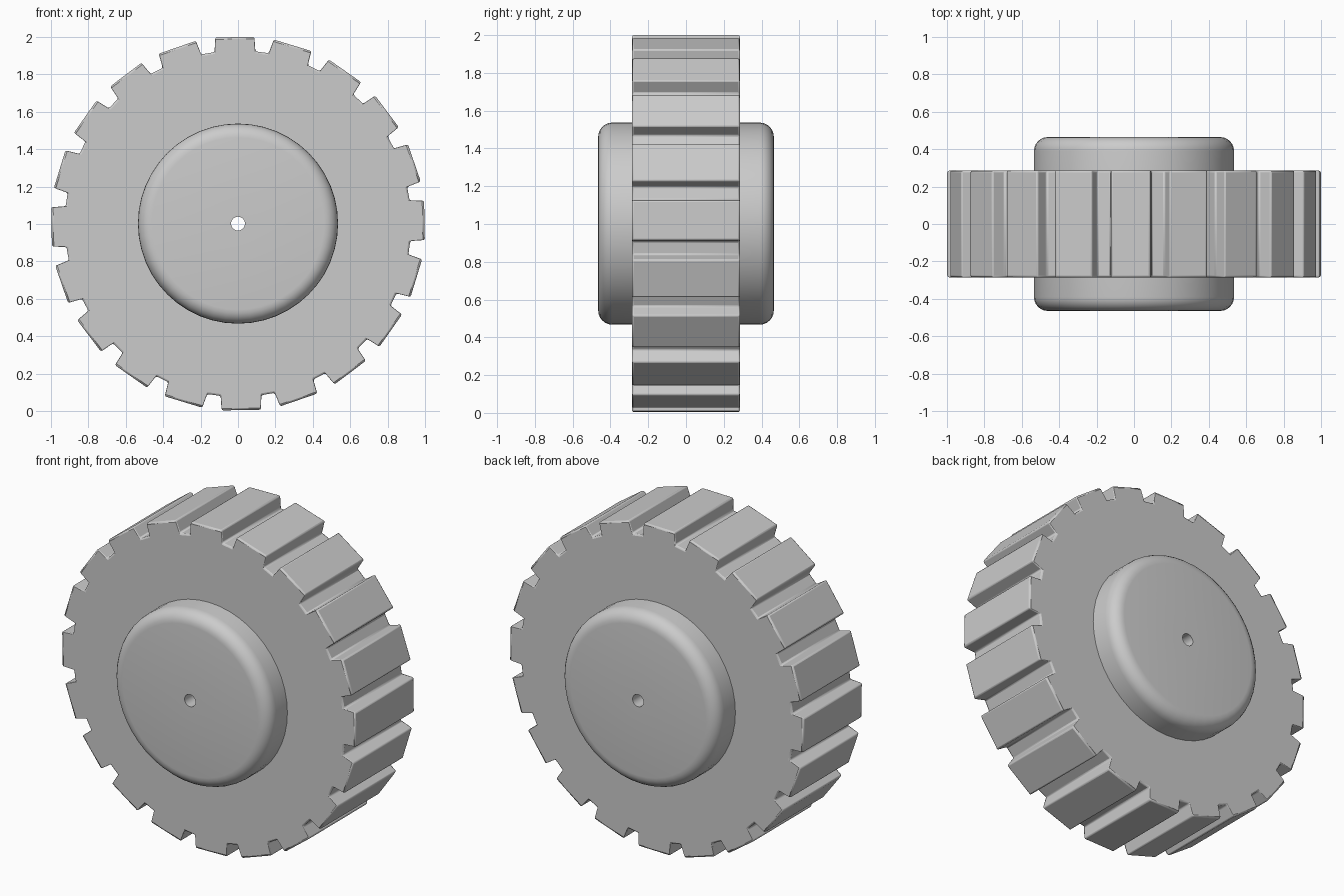
import bpy, bmesh
from math import sin, cos, pi, radians
from mathutils import Matrix, Vector

cube = bpy.data.objects.get("Cube")
if cube:
    bpy.data.objects.remove(cube, do_unlink=True)

CENTRE_Z = 1.002
TEETH = 20

grey = bpy.data.materials.new("plain grey")
grey.use_nodes = True
colour = (0.6, 0.6, 0.6, 1)
grey.diffuse_color = colour
grey.node_tree.nodes["Principled BSDF"].inputs["Base Color"].default_value = colour


def finish(name, bm):
    bmesh.ops.recalc_face_normals(bm, faces=bm.faces)
    mesh = bpy.data.meshes.new(name)
    bm.to_mesh(mesh)
    bm.free()
    mesh.materials.append(grey)
    obj = bpy.data.objects.new(name, mesh)
    bpy.context.collection.objects.link(obj)
    obj.location.z = CENTRE_Z
    bpy.ops.object.select_all(action="DESELECT")
    obj.select_set(True)
    bpy.context.view_layer.objects.active = obj
    bpy.ops.object.shade_smooth_by_angle(angle=radians(35))
    return obj


def skin(bm, loops):
    """Join closed loops of vertices into a closed ring surface."""
    for a, b in zip(loops, loops[1:] + loops[:1]):
        n = len(a)
        for i in range(n):
            j = (i + 1) % n
            bm.faces.new((a[i], a[j], b[j], b[i]))


# Toothed tyre: flat-topped treads separated by tapered grooves
half_width = 0.285
tread_top, groove_floor = 0.997, 0.925
half_pitch = pi / TEETH
outline = []
for k in range(TEETH):
    angle = radians(1) + 2 * half_pitch * k
    turn = Matrix.Rotation(angle, 2)
    groove = Matrix.Rotation(angle + half_pitch, 2)
    outline += [turn @ Vector((tread_top, -0.105)),
                turn @ Vector((tread_top, 0.105)),
                groove @ Vector((groove_floor, -0.036)),
                groove @ Vector((groove_floor, 0.036))]

bm = bmesh.new()
inner = [p.normalized() * 0.5 for p in outline]
loops = [[bm.verts.new((p.x, y, p.y)) for p in pts]
         for pts, y in ((inner, -half_width), (outline, -half_width),
                        (outline, half_width), (inner, half_width))]
skin(bm, loops)
tyre = finish("toothed_tyre", bm)
bevel = tyre.modifiers.new("softened edges", "BEVEL")
bevel.width = 0.009
bevel.segments = 2
bevel.limit_method = "ANGLE"
bevel.angle_limit = radians(25)

# Hub: turned drum with rounded rims and a narrow axle bore
radius, depth, fillet, bore = 0.535, 0.465, 0.075, 0.037
front = [(bore, -depth)]
for i in range(7):
    t = i / 6 * pi / 2
    front.append((radius - fillet + fillet * sin(t), -depth + fillet - fillet * cos(t)))
profile = front + [(r, -y) for r, y in reversed(front)]

bm = bmesh.new()
sides = 48
loops = [[bm.verts.new((r * cos(2 * pi * i / sides), y, r * sin(2 * pi * i / sides)))
          for i in range(sides)] for r, y in profile]
skin(bm, loops)
finish("hub", bm)
